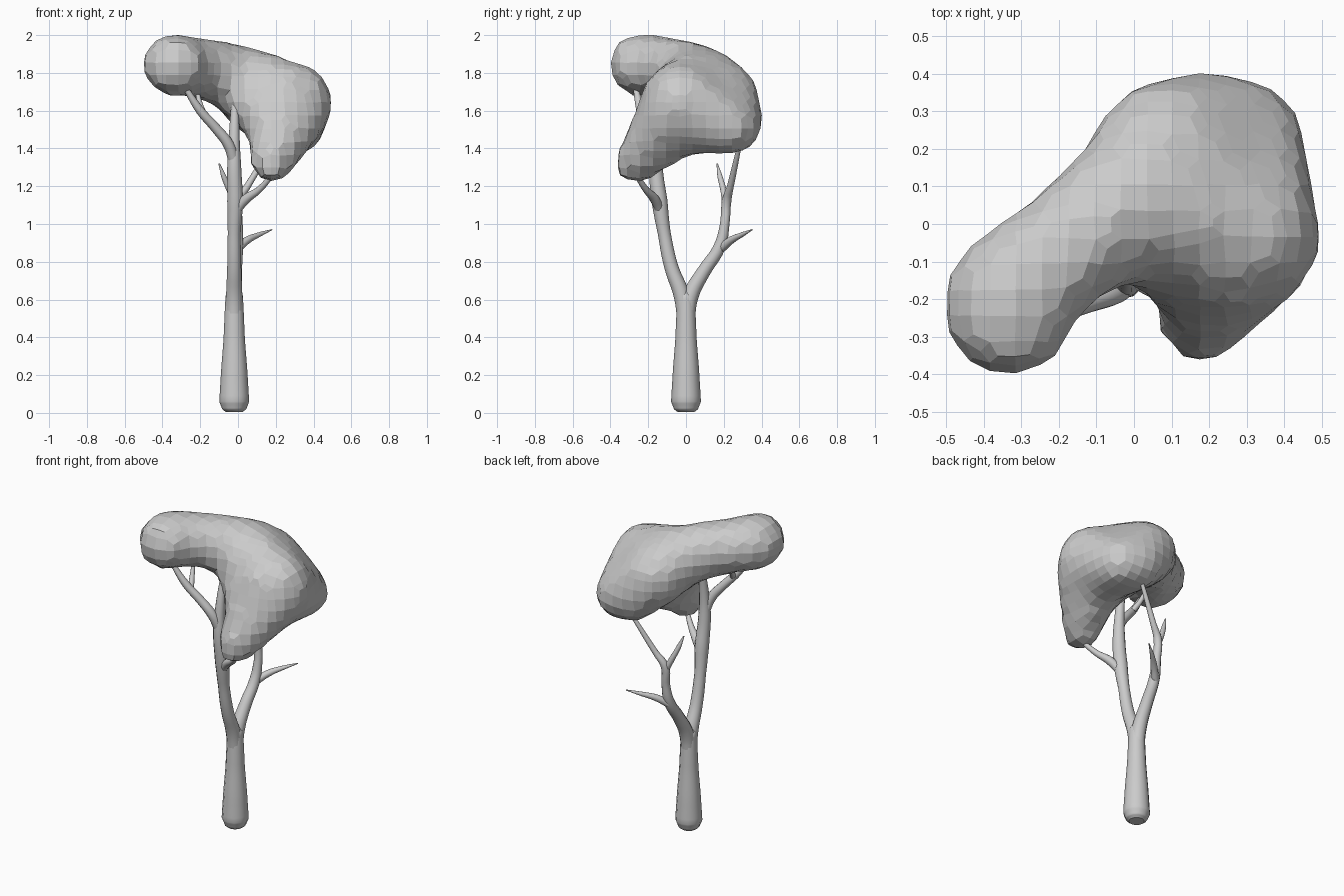
import bpy, bmesh
from mathutils import Vector

cube = bpy.data.objects.get("Cube")
if cube:
    bpy.data.objects.remove(cube, do_unlink=True)

grey = bpy.data.materials.new("plain grey")
grey.use_nodes = True
grey.diffuse_color = (0.6, 0.6, 0.6, 1)
grey.node_tree.nodes["Principled BSDF"].inputs["Base Color"].default_value = (0.6, 0.6, 0.6, 1)


def limb(name, points):
    """Smooth tapered tube through points given as (x, y, z, radius)."""
    curve = bpy.data.curves.new(name, "CURVE")
    curve.dimensions = "3D"
    curve.bevel_depth = 1
    curve.bevel_resolution = 4
    curve.resolution_u = 5
    curve.use_fill_caps = True
    spline = curve.splines.new("BEZIER")
    spline.bezier_points.add(len(points) - 1)
    for knot, (x, y, z, r) in zip(spline.bezier_points, points):
        knot.co = (x, y, z)
        knot.radius = r
        knot.handle_left_type = knot.handle_right_type = "AUTO"
    obj = bpy.data.objects.new(name, curve)
    bpy.context.collection.objects.link(obj)
    bpy.ops.object.select_all(action="DESELECT")
    obj.select_set(True)
    bpy.context.view_layer.objects.active = obj
    bpy.ops.object.convert(target="MESH")
    obj = bpy.context.view_layer.objects.active
    obj.name = name
    obj.data.materials.clear()
    obj.data.materials.append(grey)
    bpy.ops.object.shade_smooth_by_angle(angle=1.2)


# Trunk and its two main forks
limb("trunk", [(-.02, 0, .005, .045), (-.02, 0, .02, .064), (-.02, 0, .06, .079), (-.02, 0, .2, .071),
               (-.02, 0, .4, .056), (-.02, 0, .52, .051), (-.02, 0, .62, .046), (-.02, 0, .66, .02)])
limb("front_fork", [(-.02, 0, .48, .045), (-.02, -.022, .62, .043), (-.02, -.077, .77, .037),
                    (-.02, -.115, .95, .034), (-.015, -.14, 1.12, .042), (-.02, -.16, 1.3, .037),
                    (-.02, -.155, 1.45, .029), (-.015, -.12, 1.68, .018)])
limb("back_fork", [(-.02, 0, .48, .045), (-.02, .024, .62, .043), (-.015, .095, .75, .036),
                   (-.005, .178, .88, .032), (0, .205, 1, .025), (0, .215, 1.12, .025),
                   (.05, .235, 1.2, .018), (.2, .29, 1.45, .011)])

# Side branches and twigs
limb("right_branch", [(-.02, -.16, 1.33, .03), (-.05, -.185, 1.42, .029), (-.12, -.21, 1.51, .026),
                      (-.2, -.24, 1.6, .023), (-.29, -.27, 1.74, .013)])
limb("right_twig", [(-.18, -.22, 1.58, .018), (-.2, -.18, 1.63, .015), (-.22, -.13, 1.73, .008)])
limb("left_branch", [(-.018, -.135, 1.06, .024), (.04, -.165, 1.13, .026), (.11, -.21, 1.18, .018),
                     (.19, -.27, 1.27, .012)])
limb("back_twig", [(0, .21, 1.09, .02), (-.04, .2, 1.17, .017), (-.075, .18, 1.25, .014),
                   (-.1, .165, 1.32, .004)])
limb("left_twig", [(-.005, .185, .87, .024), (.05, .24, .915, .02), (.11, .295, .943, .013),
                   (.18, .35, .97, .003)])

# Foliage lobes as (x, y, z, radius), and the groups that blend together
lobes = {
    "tip": (-.335, -.245, 1.842, .176), "wrist": (-.34, -.18, 1.845, .168),
    "arm": (-.21, -.09, 1.828, .165), "shoulder": (0, .075, 1.775, .183),
    "hump": (.24, -.015, 1.69, .186), "crown": (.08, .195, 1.678, .194),
    "side": (.335, -.03, 1.685, .164), "brow": (.25, -.08, 1.68, .158),
    "edge": (.365, -.075, 1.6, .134), "back": (.2, .26, 1.54, .161),
    "corner": (.315, .24, 1.505, .144), "belly": (.28, 0, 1.495, .125),
    "chest": (.2, -.165, 1.5, .14), "drop": (.175, -.265, 1.318, .12),
}
groups = ["tip wrist", "wrist arm", "arm shoulder", "shoulder crown hump",
          "hump crown back corner belly", "hump side edge corner belly",
          "hump side brow edge chest belly", "shoulder hump chest", "chest drop belly edge"]

bm = bmesh.new()
for group in groups:
    part = bmesh.new()
    for key in group.split():
        x, y, z, r = lobes[key]
        made = bmesh.ops.create_icosphere(part, subdivisions=3, radius=r)
        bmesh.ops.translate(part, verts=made["verts"], vec=Vector((x, y, z)))
    bmesh.ops.delete(part, geom=part.edges[:], context="EDGES_FACES")
    bmesh.ops.convex_hull(part, input=part.verts[:])
    spare = [v for v in part.verts if not v.link_faces]
    bmesh.ops.delete(part, geom=spare, context="VERTS")
    bmesh.ops.recalc_face_normals(part, faces=part.faces[:])
    mesh = bpy.data.meshes.new("lobe_group")
    part.to_mesh(mesh)
    part.free()
    bm.from_mesh(mesh)
    bpy.data.meshes.remove(mesh)

mesh = bpy.data.meshes.new("foliage")
bm.to_mesh(mesh)
bm.free()
mesh.materials.append(grey)
foliage = bpy.data.objects.new("foliage", mesh)
bpy.context.collection.objects.link(foliage)

# Fuse the lobes, soften the joins, then cut down to broad flat facets
for size, rounds in ((.025, 6), (.07, 2)):
    fuse = foliage.modifiers.new("fuse", "REMESH")
    fuse.mode = "VOXEL"
    fuse.voxel_size = size
    soften = foliage.modifiers.new("soften", "SMOOTH")
    soften.factor = .5
    soften.iterations = rounds
